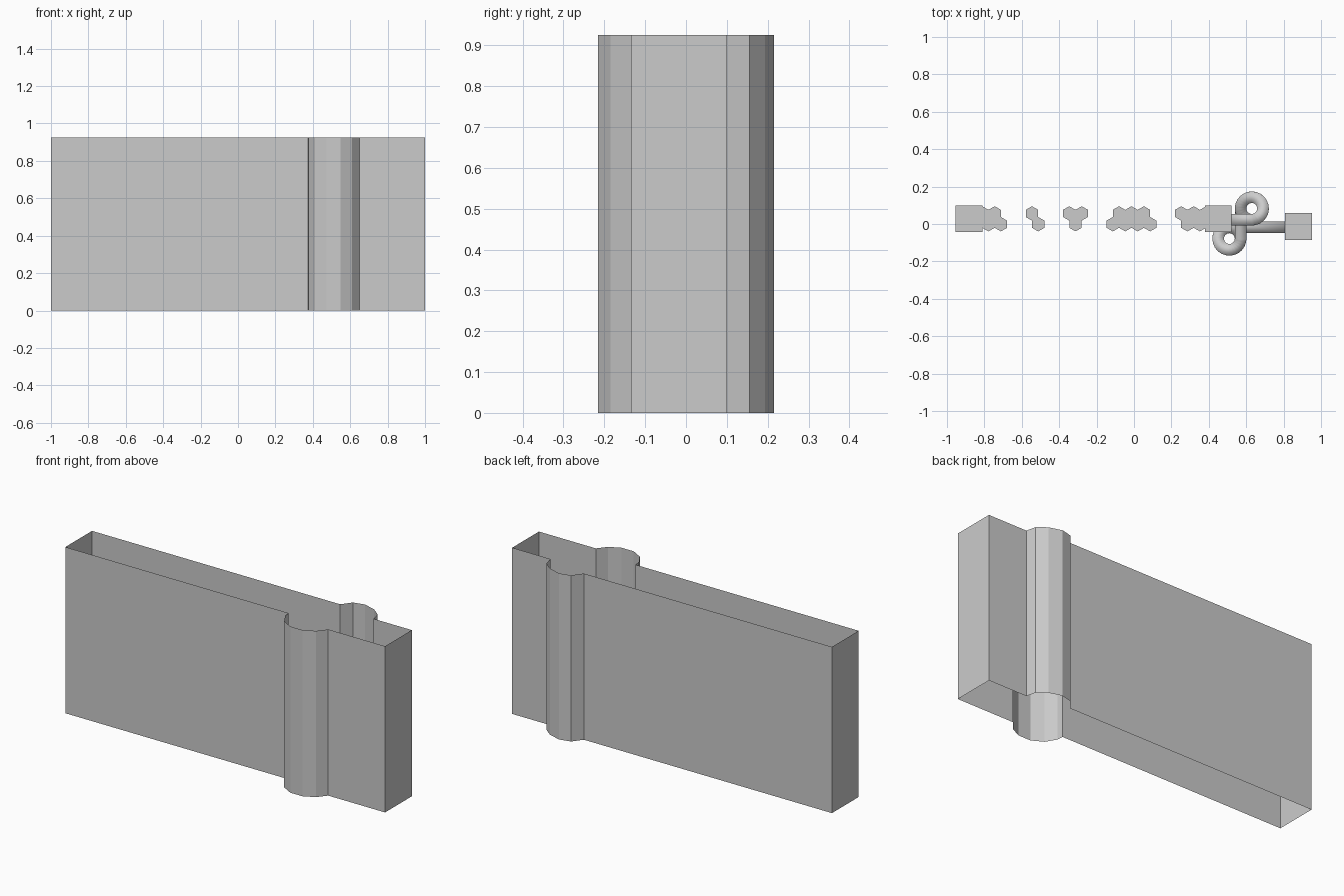
import bpy, bmesh
from math import sin, cos, radians, sqrt
from mathutils import Vector

if "Cube" in bpy.data.objects:
    bpy.data.objects.remove(bpy.data.objects["Cube"])

HEIGHT = 0.925
TOP_Z, END_Z = 0.70, 0.22      # start level and finish level
THICK = 0.012


def make_object(name, bm):
    mesh = bpy.data.meshes.new(name)
    bm.to_mesh(mesh)
    bm.free()
    obj = bpy.data.objects.new(name, mesh)
    bpy.context.collection.objects.link(obj)
    return obj


def thicken(obj):
    mod = obj.modifiers.new("thickness", 'SOLIDIFY')
    mod.thickness = THICK
    mod.offset = -1


def arc(cx, cy, r, angles):
    return [(cx + r * cos(radians(a)), cy + r * sin(radians(a))) for a in angles]


# Thin boundary wall, open at top and bottom: the two ends are offset in y,
# joined by a bulge around each spiral
front_bulge = [(0.375, -0.09), (0.378, -0.125), (0.412, -0.182), (0.473, -0.216),
               (0.549, -0.216), (0.610, -0.185), (0.65, -0.135)]
back_bulge = [(0.764, 0.10), (0.751, 0.155), (0.703, 0.193), (0.632, 0.215),
              (0.568, 0.20), (0.527, 0.145)]
outline = ([(-1, -0.09)] + front_bulge + [(1, -0.135), (1, 0.10)]
           + back_bulge + [(-1, 0.145)])
bm = bmesh.new()
low = [bm.verts.new((x, y, 0)) for x, y in outline]
high = [bm.verts.new((x, y, HEIGHT)) for x, y in outline]
for i in range(len(outline)):
    j = (i + 1) % len(outline)
    bm.faces.new((low[i], low[j], high[j], high[i]))
make_object("boundary_wall", bm)


# Square platforms
def platform(name, x0, x1, y0, y1, z):
    bm = bmesh.new()
    bm.faces.new([bm.verts.new((x, y, z)) for x, y in
                  ((x0, y0), (x1, y0), (x1, y1), (x0, y1))])
    thicken(make_object(name, bm))


platform("start_platform", -0.955, -0.81, -0.043, 0.10, TOP_Z)
platform("middle_platform", 0.38, 0.522, -0.043, 0.10, TOP_Z)
platform("end_platform", 0.807, 0.953, -0.085, 0.06, END_Z)

# Hexagon stepping islands on one shared grid: (upper row, lower row) columns
STEP = 0.0665
RADIUS = STEP / sqrt(3)
islands = [((-1, 0), (-1, 0)), ((3,), (3,)), ((6, 7), (6,)),
           ((10, 11, 12), (9, 10, 11, 12)), ((15, 16, 17), (15, 16))]
for n, (upper, lower) in enumerate(islands):
    bm = bmesh.new()
    cells = [(-0.745 + STEP * k, 0.0565) for k in upper]
    cells += [(-0.745 + STEP * (k + 0.5), 0.0565 - 1.5 * RADIUS) for k in lower]
    for cx, cy in cells:
        bm.faces.new([bm.verts.new((x, y, TOP_Z)) for x, y in
                      arc(cx, cy, RADIUS, range(30, 390, 60))])
    bmesh.ops.remove_doubles(bm, verts=bm.verts, dist=0.001)
    thicken(make_object(f"hexagon_island_{n + 1}", bm))

# Winding ramp: straight entry, two descending spirals, straight exit
TURN = 0.06
MID_Z = (TOP_Z + END_Z) / 2
SWEEP = 630
STEPS = 42
path = [Vector((0.522, 0.023, TOP_Z))]
for i in range(STEPS + 1):
    t = i / STEPS
    x, y = arc(0.63, 0.083, TURN, (-90 + SWEEP * t,))[0]
    path.append(Vector((x, y, TOP_Z + (MID_Z - TOP_Z) * t)))
for i in range(STEPS + 1):
    t = i / STEPS
    x, y = arc(0.51, -0.078, TURN, (-SWEEP * t,))[0]
    path.append(Vector((x, y, MID_Z + (END_Z - MID_Z) * t)))
path.append(Vector((0.807, -0.018, END_Z)))

bm = bmesh.new()
rows = []
for i, p in enumerate(path):
    before = path[max(i - 1, 0)]
    after = path[min(i + 1, len(path) - 1)]
    d = Vector((0, 0))
    for v in (p - before, after - p):
        flat = v.to_2d()
        if flat.length > 0:
            d += flat.normalized()
    d.normalize()
    side = Vector((-d.y, d.x, 0)) * 0.031
    rows.append((bm.verts.new(p + side), bm.verts.new(p - side)))
for a, b in zip(rows, rows[1:]):
    bm.faces.new((a[0], a[1], b[1], b[0]))
obj = make_object("spiral_ramp", bm)
thicken(obj)
bpy.context.view_layer.objects.active = obj
obj.select_set(True)
bpy.ops.object.shade_smooth_by_angle(angle=radians(30))
